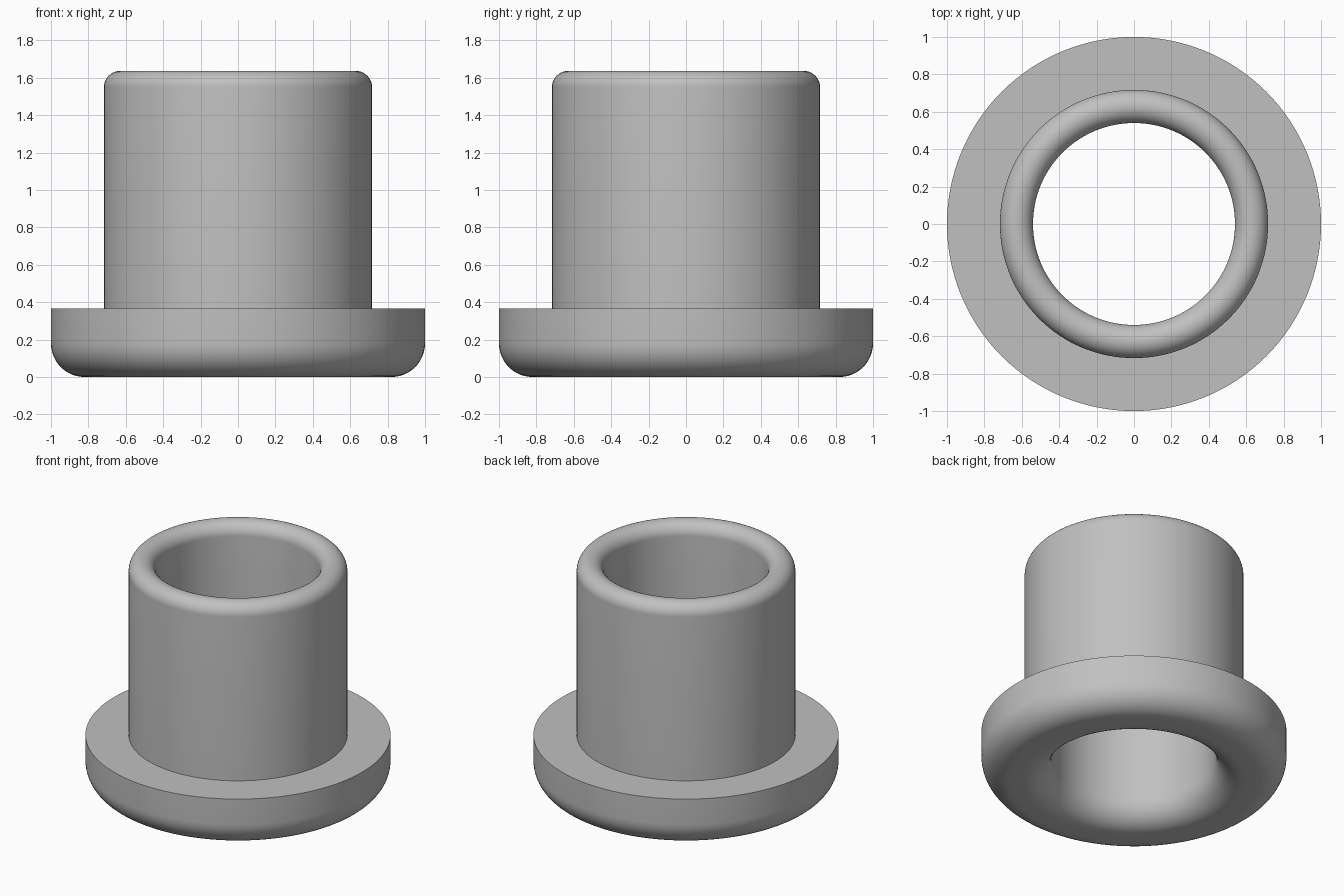
import bpy, bmesh
from math import cos, sin, pi, radians
from mathutils import Vector

cube = bpy.data.objects.get("Cube")
if cube:
    bpy.data.objects.remove(cube, do_unlink=True)

# Main dimensions
BORE, SLEEVE, FLANGE = 0.54, 0.717, 1.0
FLANGE_TOP, HEIGHT = 0.365, 1.637
FOOT_ROUND = 0.18
LIP_ROUND = (SLEEVE - BORE) / 2


def fillet(cx, cz, radius, start, end, steps=12):
    """Arc points (radius, height) around a centre, angles in degrees."""
    angles = [radians(start + (end - start) * i / steps) for i in range(steps + 1)]
    return [(cx + radius * cos(a), cz + radius * sin(a)) for a in angles]


# Plain grey material
grey = bpy.data.materials.new("grey")
colour = (0.53, 0.53, 0.53, 1.0)
grey.use_nodes = True
grey.diffuse_color = colour
grey.node_tree.nodes["Principled BSDF"].inputs["Base Color"].default_value = colour

# Cross-section: rounded foot, square flange shoulder, fully rounded lip
profile = fillet(BORE + FOOT_ROUND, FOOT_ROUND, FOOT_ROUND, 180, 270)
profile += fillet(FLANGE - FOOT_ROUND, FOOT_ROUND, FOOT_ROUND, 270, 360)
profile += [(FLANGE, FLANGE_TOP), (SLEEVE, FLANGE_TOP)]
profile += fillet(BORE + LIP_ROUND, HEIGHT - LIP_ROUND, LIP_ROUND, 0, 180, 24)

# Revolve the closed section around the vertical axis
bm = bmesh.new()
verts = [bm.verts.new((r, 0, z)) for r, z in profile]
edges = [bm.edges.new((a, b)) for a, b in zip(verts, verts[1:] + verts[:1])]
bmesh.ops.spin(bm, geom=verts + edges, cent=Vector(), axis=Vector((0, 0, 1)),
               angle=2 * pi, steps=128, use_merge=False)
bmesh.ops.remove_doubles(bm, verts=bm.verts, dist=0.0005)
bmesh.ops.recalc_face_normals(bm, faces=bm.faces)
mesh = bpy.data.meshes.new("flanged_bushing")
bm.to_mesh(mesh)
bm.free()
mesh.materials.append(grey)

bushing = bpy.data.objects.new("flanged_bushing", mesh)
bpy.context.collection.objects.link(bushing)
bpy.ops.object.select_all(action='DESELECT')
bushing.select_set(True)
bpy.context.view_layer.objects.active = bushing
bpy.ops.object.shade_smooth_by_angle(angle=radians(30))
